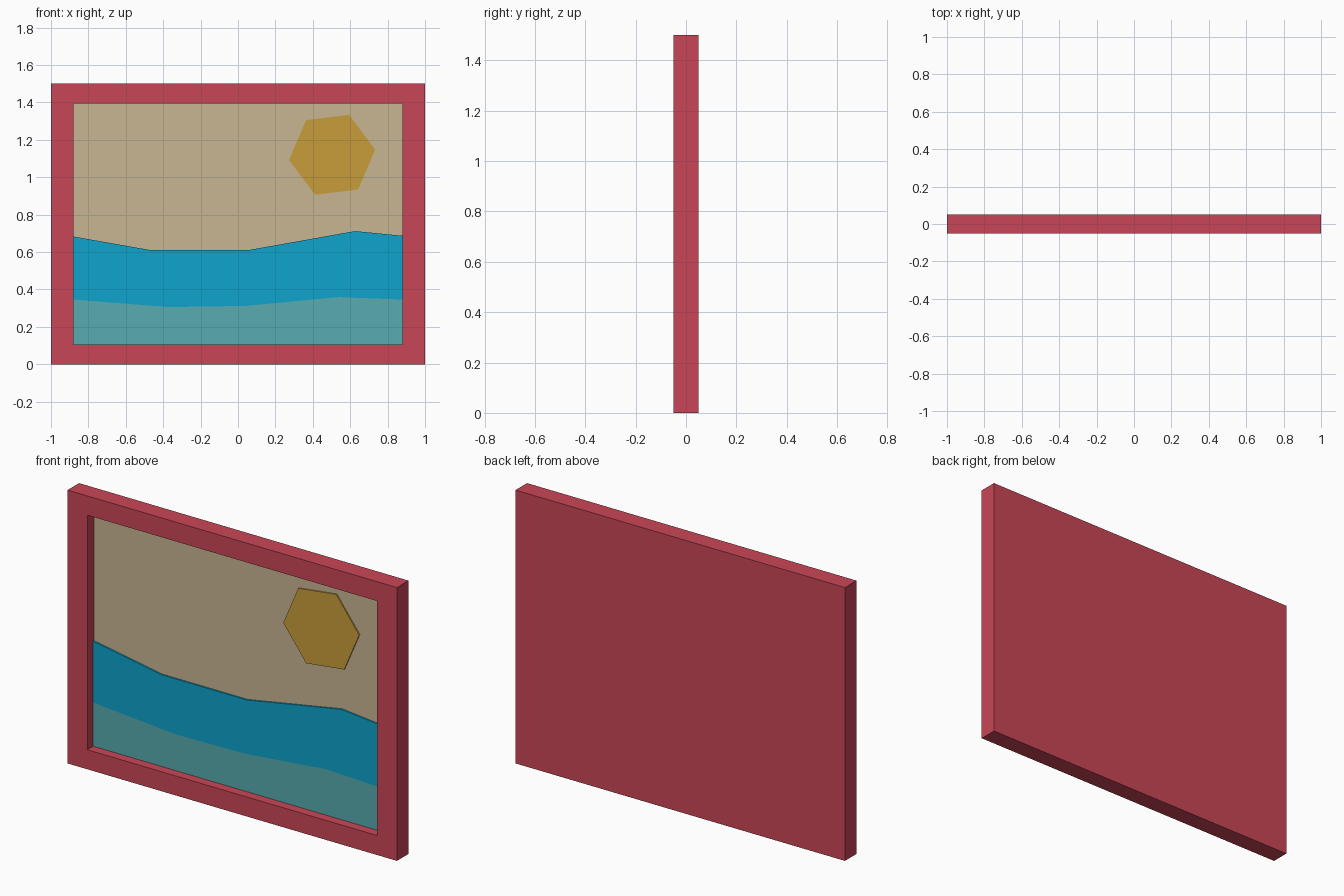
import bpy, bmesh, math
from mathutils import Vector

if "Cube" in bpy.data.objects:
    bpy.data.objects.remove(bpy.data.objects["Cube"])


def material(name, r, g, b):
    lin = [((c / 255 + 0.055) / 1.055) ** 2.4 if c > 10 else c / 255 / 12.92 for c in (r, g, b)]
    m = bpy.data.materials.new(name)
    m.diffuse_color = (*lin, 1)
    m.use_nodes = True
    m.node_tree.nodes["Principled BSDF"].inputs["Base Color"].default_value = m.diffuse_color
    return m


RED = material("frame red", 201, 70, 86)
SKY = material("sky sand", 201, 182, 148)
GOLD = material("sun gold", 201, 157, 58)
BLUE = material("sea blue", 14, 164, 204)
TEAL = material("shallow teal", 88, 172, 176)


def add_object(name, bm, mats):
    bmesh.ops.recalc_face_normals(bm, faces=bm.faces[:])
    me = bpy.data.meshes.new(name)
    bm.to_mesh(me)
    bm.free()
    for m in mats:
        me.materials.append(m)
    ob = bpy.data.objects.new(name, me)
    bpy.context.collection.objects.link(ob)
    return ob


def thicken(bm, depth):
    """Extrude flat front faces backwards into a closed plate."""
    front = bm.faces[:]
    back = bmesh.ops.extrude_face_region(bm, geom=front, use_keep_orig=True)["geom"]
    verts = [v for v in back if isinstance(v, bmesh.types.BMVert)]
    bmesh.ops.translate(bm, verts=verts, vec=(0, depth, 0))


OPEN_X, OPEN_Z0, OPEN_Z1 = 0.88, 0.107, 1.394
FLOOR_Y = 0.01

# Picture frame: a slab whose front is inset and pushed in; the recess floor is the sky
bm = bmesh.new()
bmesh.ops.create_cube(bm, size=1)
for v in bm.verts:
    v.co = Vector((v.co.x * 2, v.co.y * 0.1, (v.co.z + 0.5) * 1.5))
front = min(bm.faces, key=lambda f: f.calc_center_median().y)
bmesh.ops.inset_individual(bm, faces=[front], thickness=0.1)
for v in front.verts:
    v.co.x = math.copysign(OPEN_X, v.co.x)
    v.co.z = OPEN_Z0 if v.co.z < 0.75 else OPEN_Z1
floor = bmesh.ops.extrude_discrete_faces(bm, faces=[front])["faces"][0]
for v in floor.verts:
    v.co.y = FLOOR_Y
floor.material_index = 1
add_object("picture_frame", bm, [RED, SKY])

# Sea: two wavy bands, shallow water below and deep water above
WATER_Y = 0.001
rows = [
    [(x, OPEN_Z0) for x in (-0.88, -0.374, 0.037, 0.535, 0.88)],
    [(-0.88, 0.346), (-0.374, 0.306), (0.037, 0.312), (0.535, 0.359), (0.88, 0.346)],
    [(-0.88, 0.683), (-0.465, 0.61), (0.053, 0.61), (0.626, 0.712), (0.88, 0.687)],
]
bm = bmesh.new()
grid = [[bm.verts.new((x, WATER_Y, z)) for x, z in row] for row in rows]
for r in range(2):
    for i in range(4):
        f = bm.faces.new((grid[r][i], grid[r][i + 1], grid[r + 1][i + 1], grid[r + 1][i]))
        f.material_index = r
thicken(bm, FLOOR_Y - WATER_Y)
add_object("sea", bm, [TEAL, BLUE])

# Sun: a tilted hexagonal plate
SUN_Y = 0.003
bm = bmesh.new()
angles = [math.radians(6.9 + 60 * i) for i in range(6)]
bm.faces.new([bm.verts.new((0.503 + 0.232 * math.cos(a), SUN_Y, 1.12 + 0.232 * math.sin(a)))
              for a in angles])
thicken(bm, FLOOR_Y - SUN_Y)
add_object("sun", bm, [GOLD])
